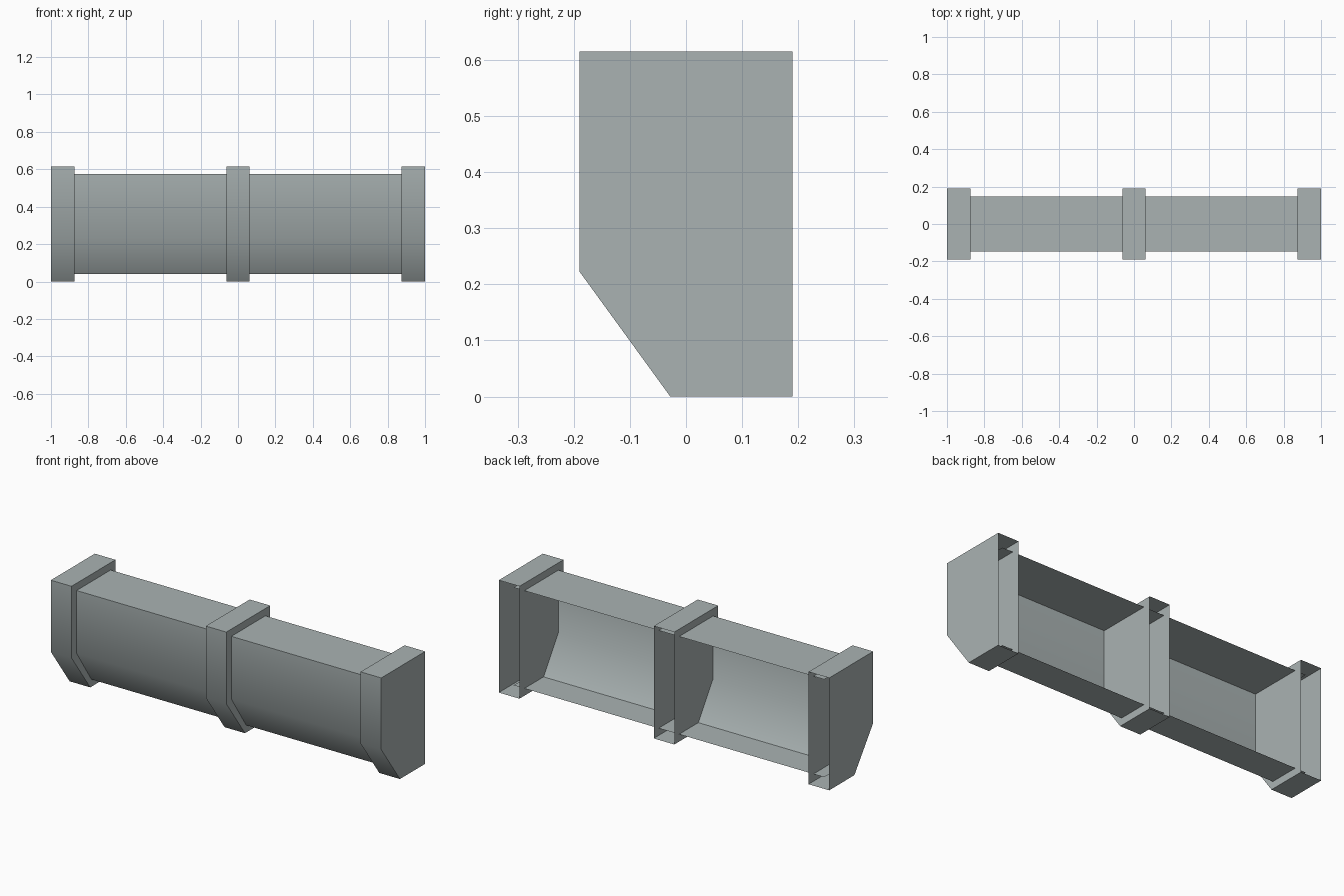
import bpy, bmesh, math

if "Cube" in bpy.data.objects:
    bpy.data.objects.remove(bpy.data.objects["Cube"])

mat = bpy.data.materials.new("grey green metal")
mat.diffuse_color = (0.40, 0.45, 0.45, 1)
mat.use_nodes = True
mat.node_tree.nodes["Principled BSDF"].inputs["Base Color"].default_value = mat.diffuse_color

# Open-backed profiles in (y, z): back top, front top, slope top, slope bottom, back bottom
RIB = [(0.19, 0.615), (-0.19, 0.615), (-0.19, 0.223), (-0.028, 0), (0.19, 0)]
BODY = [(0.148, 0.575), (-0.146, 0.575), (-0.146, 0.232), (-0.018, 0.04), (0.148, 0.04)]


def channel(name, profile, x0, x1, capped):
    """Sheet extruded along x with an open back, optionally closed at the ends."""
    bm = bmesh.new()
    a = [bm.verts.new((x0, y, z)) for y, z in profile]
    b = [bm.verts.new((x1, y, z)) for y, z in profile]
    for i in range(len(profile) - 1):
        bm.faces.new((a[i], a[i + 1], b[i + 1], b[i]))
    if capped:
        bm.faces.new(a[::-1])
        bm.faces.new(b)
    bm.normal_update()
    # make the top face point up so that every face points outwards
    if bm.faces[:][0].normal.z < 0:
        bmesh.ops.reverse_faces(bm, faces=bm.faces[:])
    me = bpy.data.meshes.new(name)
    bm.to_mesh(me)
    bm.free()
    me.materials.append(mat)
    ob = bpy.data.objects.new(name, me)
    bpy.context.collection.objects.link(ob)
    bpy.ops.object.select_all(action='DESELECT')
    ob.select_set(True)
    bpy.context.view_layer.objects.active = ob
    bpy.ops.object.shade_smooth_by_angle(angle=math.radians(42))
    return ob


# Long body running into the end ribs
channel("body_panel", BODY, -0.94, 0.94, False)

# Three raised ribs
for name, x0, x1 in (("left_rib", -1, -0.875), ("middle_rib", -0.062, 0.062),
                     ("right_rib", 0.875, 1)):
    channel(name, RIB, x0, x1, True)
